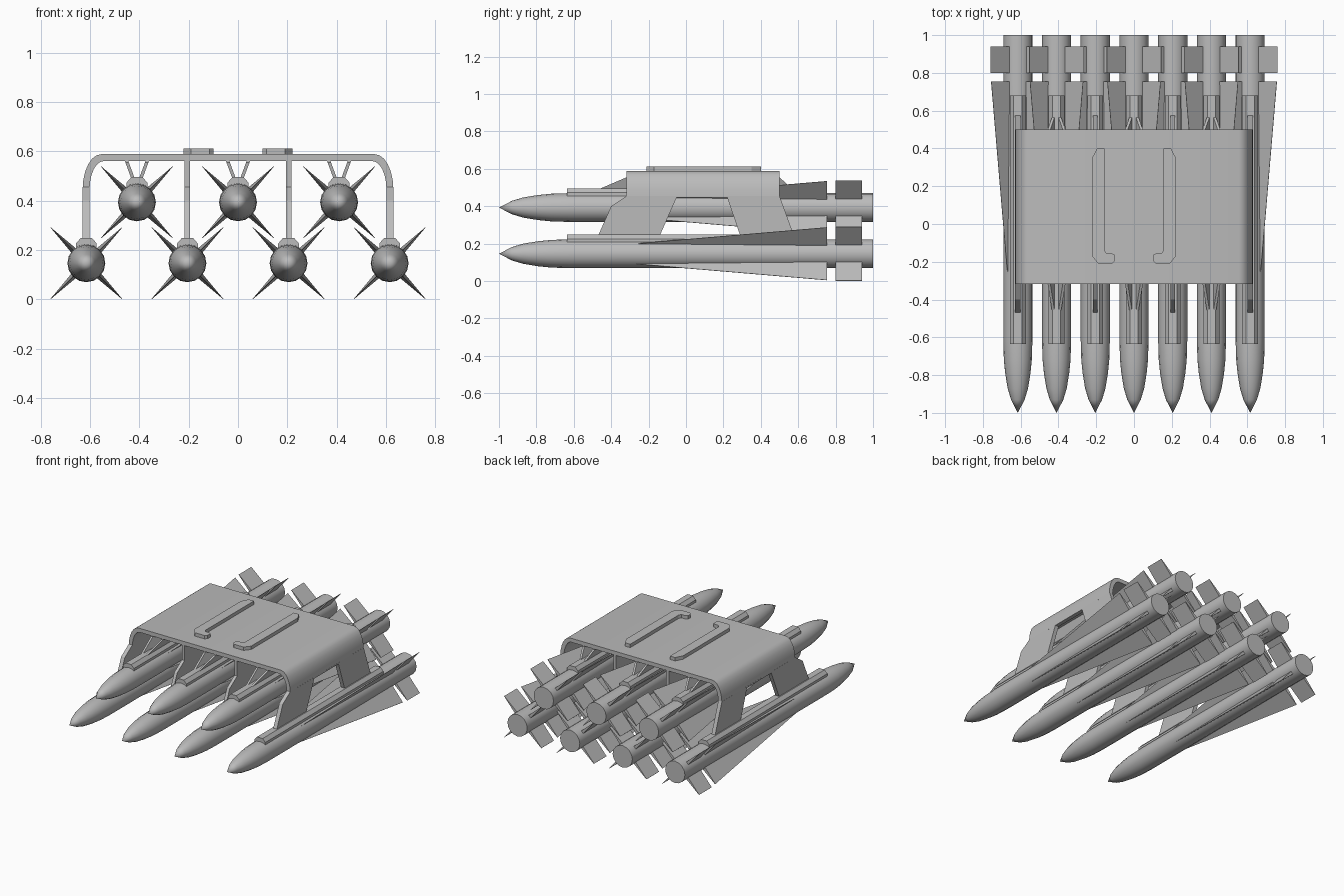
import bpy, bmesh, math
from mathutils import Vector

if "Cube" in bpy.data.objects:
    bpy.data.objects.remove(bpy.data.objects["Cube"])

grey = bpy.data.materials.new("light grey metal")
grey.diffuse_color = (0.5, 0.5, 0.5, 1)
grey.use_nodes = True
grey.node_tree.nodes["Principled BSDF"].inputs["Base Color"].default_value = grey.diffuse_color


def finish(name, bm, smooth=False):
    bmesh.ops.recalc_face_normals(bm, faces=bm.faces)
    me = bpy.data.meshes.new(name)
    bm.to_mesh(me)
    bm.free()
    me.materials.append(grey)
    if smooth:
        me.shade_smooth()
        me.set_sharp_from_angle(angle=math.radians(35))
    return me


def place(name, me, loc=(0, 0, 0)):
    ob = bpy.data.objects.new(name, me)
    ob.location = loc
    bpy.context.collection.objects.link(ob)


def loft(bm, a, b):
    """Closed solid between two matching outlines."""
    va = [bm.verts.new(p) for p in a]
    vb = [bm.verts.new(p) for p in b]
    n = len(a)
    bm.faces.new(va)
    bm.faces.new(vb[::-1])
    for i in range(n):
        j = (i + 1) % n
        bm.faces.new((va[i], vb[i], vb[j], va[j]))


# Missile body: lathe around the y axis
def body_mesh(sides=16):
    bm = bmesh.new()
    profile = [(-0.93, 0.036), (-0.87, 0.054), (-0.79, 0.067),
               (-0.72, 0.074), (-0.62, 0.077), (1.0, 0.077)]
    tip = bm.verts.new((0, -1, 0))
    rings = []
    for y, r in profile:
        rings.append([bm.verts.new((r * math.sin(2 * math.pi * k / sides), y,
                                    r * math.cos(2 * math.pi * k / sides)))
                      for k in range(sides)])
    for k in range(sides):
        j = (k + 1) % sides
        bm.faces.new((tip, rings[0][k], rings[0][j]))
        for a, b in zip(rings, rings[1:]):
            bm.faces.new((a[k], b[k], b[j], a[j]))
    bm.faces.new(rings[-1])
    return finish("missile_body", bm, True)


# Four diagonal delta wings and tail fins, thick at the root and thin at the tip
def fins_mesh():
    bm = bmesh.new()
    # outline of (radius, y, half thickness)
    wing = [(0.07, -0.33, 0.001), (0.2, 0.755, 0.001), (0.07, 0.755, 0.013)]
    tail = [(0.07, 0.80, 0.011), (0.205, 0.80, 0.001),
            (0.205, 0.94, 0.001), (0.07, 0.94, 0.011)]
    for q in range(4):
        ang = math.radians(45 + 90 * q)
        out = Vector((math.cos(ang), 0, math.sin(ang)))
        side = Vector((-math.sin(ang), 0, math.cos(ang)))
        for shape in (wing, tail):
            a, b = ([out * r + side * t * s + Vector((0, y, 0)) for r, y, t in shape]
                    for s in (-1, 1))
            loft(bm, a, b)
    return finish("missile_fins", bm)


# Launch rail sitting on the missile
def rail_mesh():
    bm = bmesh.new()
    sec = [(-0.042, 0.05), (-0.042, 0.08), (-0.022, 0.103),
           (0.022, 0.103), (0.042, 0.08), (0.042, 0.05)]
    loft(bm, [(x, -0.635, z) for x, z in sec], [(x, 0.68, z) for x, z in sec])
    return finish("launch_rail", bm)


body, fins, rail = body_mesh(), fins_mesh(), rail_mesh()
LOW, HIGH = 0.146, 0.393
spots = [(x, LOW) for x in (-0.615, -0.205, 0.205, 0.615)]
spots += [(x, HIGH) for x in (-0.41, 0, 0.41)]
for i, (x, z) in enumerate(spots):
    for name, me in (("missile_body", body), ("missile_fins", fins), ("launch_rail", rail)):
        place(f"{name}_{i + 1}", me, (x, 0, z))

# Rack top plate with rounded shoulders
bm = bmesh.new()
steps = 6
arcs = [math.pi / 2 * k / steps for k in range(steps + 1)]
outer = [(0.555 + 0.075 * math.cos(a), 0.446 + 0.142 * math.sin(a)) for a in arcs]
inner = [(0.545 + 0.057 * math.cos(a), 0.446 + 0.114 * math.sin(a)) for a in arcs]
outer += [(-x, z) for x, z in reversed(outer)]
inner += [(-x, z) for x, z in reversed(inner)]
n = len(outer)
grid = [[bm.verts.new((x, y, z)) for x, z in loop]
        for loop, y in ((outer, -0.317), (outer, 0.5), (inner, 0.5), (inner, -0.317))]
for r in range(4):
    a, b = grid[r], grid[(r + 1) % 4]
    for k in range(n - 1):
        bm.faces.new((a[k], b[k], b[k + 1], a[k + 1]))
for k in (0, n - 1):
    bm.faces.new([g[k] for g in grid])
place("rack_top", finish("rack_top", bm, True))

# Leg walls with an arched gap, carrying the lower missiles
feet = [(-0.40, 0.40), (-0.47, 0.243), (-0.14, 0.243), (-0.05, 0.447),
        (0.22, 0.447), (0.29, 0.243), (0.577, 0.243)]
outer_wall = [(-0.317, 0.455)] + feet + [(0.5, 0.455)]
inner_wall = [(-0.317, 0.565), (-0.317, 0.455)] + feet + [(0.5, 0.455), (0.5, 0.565)]
for name, x, half, shape in (("outer_leg_wall", 0.616, 0.0139, outer_wall),
                             ("inner_leg_wall", 0.205, 0.011, inner_wall)):
    for s in (-1, 1):
        bm = bmesh.new()
        loft(bm, [(s * x - half, y, z) for y, z in shape],
             [(s * x + half, y, z) for y, z in shape])
        place(name, finish(name, bm))

# V-shaped hangers carrying the upper missiles
bm = bmesh.new()
for s in (-1, 1):
    shape = [(-0.317, 0.565, 0.043), (-0.317, 0.555, 0.04), (-0.48, 0.485, 0.014),
             (0.575, 0.485, 0.014), (0.5, 0.555, 0.04), (0.5, 0.565, 0.043)]
    loft(bm, [(s * x - 0.007, y, z) for y, z, x in shape],
         [(s * x + 0.007, y, z) for y, z, x in shape])
hanger = finish("upper_hanger", bm)
for x in (-0.41, 0, 0.41):
    place("upper_hanger", hanger, (x, 0, 0))

# Hooked mounting bars on top
bar = [(0.195, 0.4), (0.155, 0.4), (0.155, -0.14), (0.145, -0.157), (0.115, -0.157),
       (0.1, -0.165), (0.1, -0.195), (0.115, -0.21), (0.19, -0.21), (0.222, -0.17),
       (0.222, 0.35)]
for s in (-1, 1):
    bm = bmesh.new()
    loft(bm, [(s * x, y, 0.58) for x, y in bar], [(s * x, y, 0.612) for x, y in bar])
    place("mounting_bar", finish("mounting_bar", bm))
